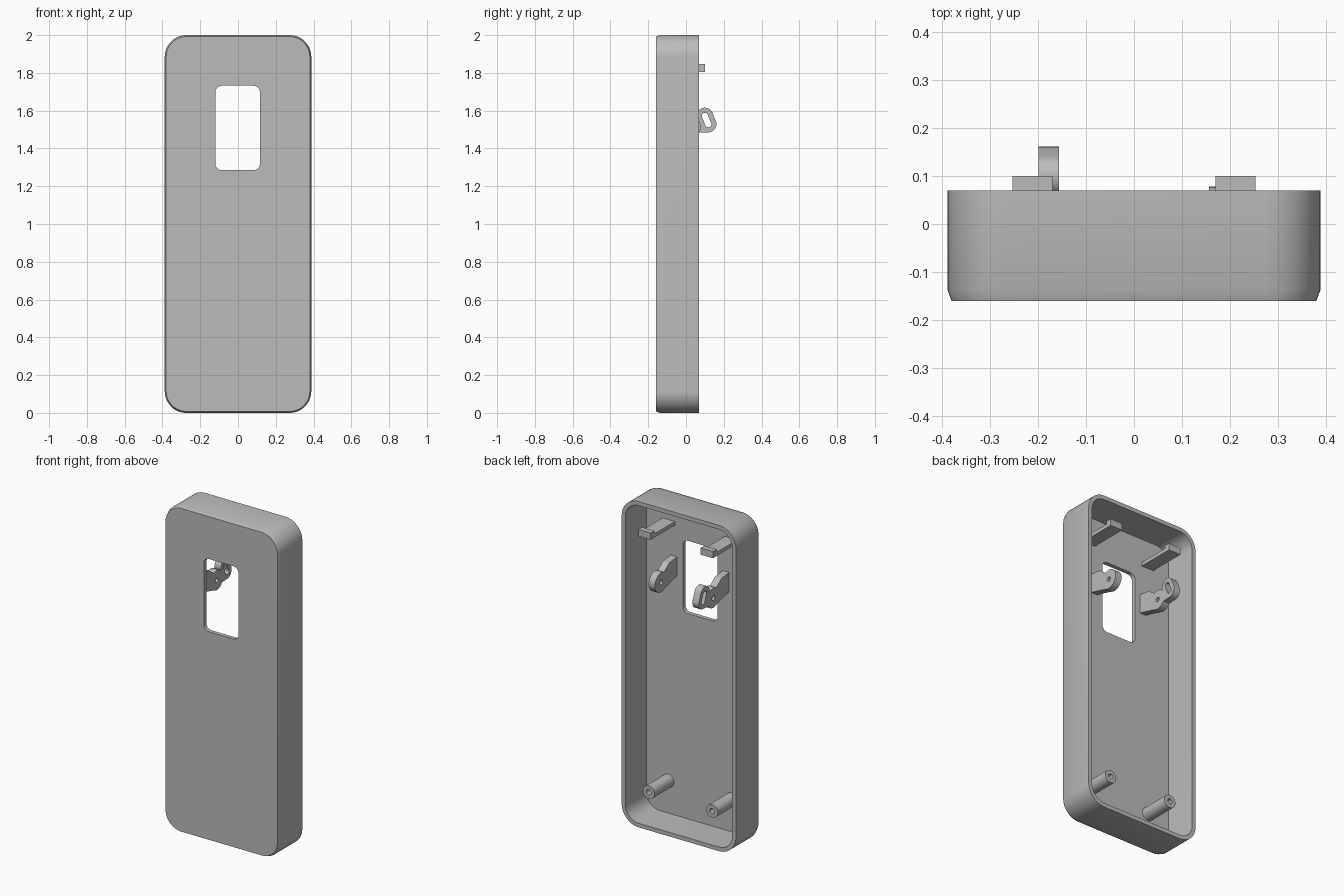
import bpy, bmesh, math
from mathutils import Vector, geometry

if "Cube" in bpy.data.objects:
    bpy.data.objects.remove(bpy.data.objects["Cube"])

grey = bpy.data.materials.new("plain grey")
grey.use_nodes = True
grey.diffuse_color = (0.5, 0.5, 0.5, 1)
grey.node_tree.nodes["Principled BSDF"].inputs["Base Color"].default_value = (0.5, 0.5, 0.5, 1)


def circle(a, b, r, n=32):
    return [(a + r * math.cos(2 * math.pi * i / n), b + r * math.sin(2 * math.pi * i / n))
            for i in range(n)]


def hull(points):
    return [points[i] for i in geometry.convex_hull_2d([Vector(p) for p in points])]


def rounded(x0, x1, z0, z1, r, n=12):
    """Outline of a rectangle with rounded corners."""
    centres = [(x1 - r, z1 - r), (x0 + r, z1 - r), (x0 + r, z0 + r), (x1 - r, z0 + r)]
    out = []
    for q, (a, b) in enumerate(centres):
        for i in range(n + 1):
            t = (q + i / n) * math.pi / 2
            out.append((a + r * math.cos(t), b + r * math.sin(t)))
    return out


def loft(name, rings, axis="y"):
    """Skin a row of (outline, position along axis) and cap both ends."""
    bm = bmesh.new()
    rows = []
    for outline, d in rings:
        rows.append([bm.verts.new((a, d, b) if axis == "y" else (d, a, b)) for a, b in outline])
    for r, s in zip(rows, rows[1:]):
        for i in range(len(r)):
            j = (i + 1) % len(r)
            bm.faces.new((r[i], r[j], s[j], s[i]))
    bm.faces.new(rows[0][::-1])
    bm.faces.new(rows[-1])
    bmesh.ops.recalc_face_normals(bm, faces=bm.faces)
    mesh = bpy.data.meshes.new(name)
    bm.to_mesh(mesh)
    bm.free()
    mesh.materials.append(grey)
    obj = bpy.data.objects.new(name, mesh)
    bpy.context.collection.objects.link(obj)
    return obj


def activate(obj):
    bpy.ops.object.select_all(action="DESELECT")
    obj.select_set(True)
    bpy.context.view_layer.objects.active = obj


def combine(obj, other, operation):
    """Apply a boolean and remove the helper."""
    mod = obj.modifiers.new("cut", "BOOLEAN")
    mod.object, mod.operation, mod.solver = other, operation, "EXACT"
    activate(obj)
    bpy.ops.object.modifier_apply(modifier=mod.name)
    bpy.data.objects.remove(other)


def smooth(obj):
    activate(obj)
    bpy.ops.object.shade_smooth_by_angle(angle=math.radians(30))


# Open-backed case with a chamfered front edge
W, FRONT, BACK, R, WALL = 0.388, -0.16, 0.07, 0.115, 0.025
FLOOR = FRONT + WALL


def outline(inset):
    return rounded(-W + inset, W - inset, inset, 2 - inset, R - inset)


case = loft("case_shell", [(outline(0.008), FRONT), (outline(0), FRONT + 0.022),
                           (outline(0), BACK), (outline(WALL), BACK), (outline(WALL), FLOOR)])
window = loft("window_cutter", [(rounded(-0.12, 0.116, 1.285, 1.732, 0.035), y) for y in (-0.3, 0)])
combine(case, window, "DIFFERENCE")
smooth(case)

ROOT = FLOOR - 0.01
DISC = (0.018, 1.515)


def plate(name, points, x0, x1):
    return loft(name, [(points, x0), (points, x1)], "x")


def lever(name, x0, x1, with_loop):
    """Bracket arm ending in a pierced disc, optionally with a slotted loop."""
    arm = [(ROOT, 1.5), (ROOT, 1.615), (-0.06, 1.605), (0, 1.56), (0, 1.46)]
    obj = plate(name, hull(arm), x0, x1)
    combine(obj, plate("disc", circle(*DISC, 0.06), x0, x1), "UNION")
    if with_loop:
        top, low = (0.1, 1.573), (0.118, 1.528)
        loop = hull(circle(*top, 0.043) + circle(*low, 0.043))
        web = hull(circle(*DISC, 0.035) + circle(*low, 0.042))
        slot = hull(circle(*top, 0.016) + circle(*low, 0.016))
        combine(obj, plate("web", web, x0, x1), "UNION")
        combine(obj, plate("loop", loop, x0, x1), "UNION")
        combine(obj, plate("slot", slot, x0 - 0.1, x1 + 0.1), "DIFFERENCE")
    combine(obj, plate("pin_hole", circle(*DISC, 0.014), x0 - 0.1, x1 + 0.1), "DIFFERENCE")
    smooth(obj)


lever("right_slotted_bracket", -0.199, -0.156, True)
lever("left_bracket", 0.156, 0.199, False)

# Mirrored screw posts and snap hooks
for side, s in (("left", 1), ("right", -1)):
    x, z, tip = s * 0.215, 0.225, 0.055
    post = loft(side + "_screw_post", [(circle(x, z, 0.04), ROOT), (circle(x, z, 0.04), tip),
                                       (circle(x, z, 0.016), tip), (circle(x, z, 0.016), -0.1)])
    smooth(post)
    hook = [(ROOT, 1.804), (0.1, 1.804), (0.1, 1.846), (0.065, 1.846), (0.065, 1.827), (ROOT, 1.827)]
    plate(side + "_snap_hook", hook, s * 0.17, s * 0.253)
